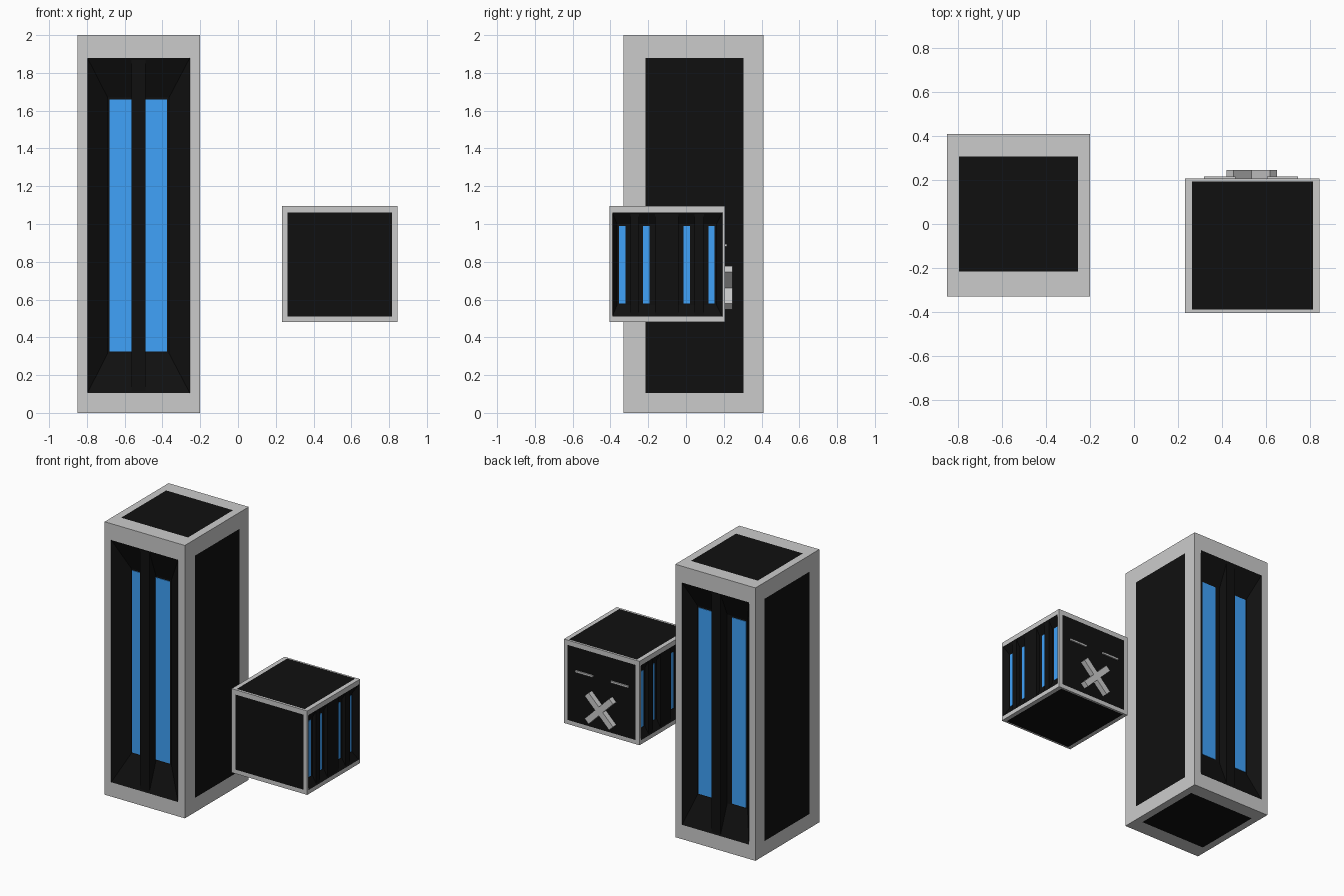
import bpy, bmesh, math
from mathutils import Vector, Matrix

if "Cube" in bpy.data.objects:
    bpy.data.objects.remove(bpy.data.objects["Cube"])


def material(name, rgb):
    m = bpy.data.materials.new(name)
    m.diffuse_color = (*rgb, 1)
    m.use_nodes = True
    m.node_tree.nodes["Principled BSDF"].inputs["Base Color"].default_value = m.diffuse_color
    return m


BLACK = material("black_panel", (0.005, 0.005, 0.005))
BLUE = material("blue_light", (0.05, 0.36, 0.95))


def finish(bm, name, mat=None):
    me = bpy.data.meshes.new(name)
    bm.to_mesh(me)
    bm.free()
    ob = bpy.data.objects.new(name, me)
    bpy.context.collection.objects.link(ob)
    if mat:
        me.materials.append(mat)
    return ob


class Side:
    """One side of a box; maps (u, v, depth below the surface) to space."""
    def __init__(self, lo, hi, axis, sign):
        self.axis = axis
        self.pos = hi[axis] if sign > 0 else lo[axis]
        self.n = Vector([sign if i == axis else 0 for i in range(3)])
        a, b = [i for i in range(3) if i != axis]
        self.rect = (lo[a], hi[a], lo[b], hi[b])

    def pt(self, u, v, d):
        c = [u, v]
        c.insert(self.axis, self.pos)
        return Vector(c) - self.n * d

    def corners(self, r, d):
        return [self.pt(*uv, d) for uv in
                ((r[0], r[2]), (r[1], r[2]), (r[1], r[3]), (r[0], r[3]))]

    def face(self, bm, pts, toward=None):
        f = bm.faces.new([bm.verts.new(p) for p in pts])
        f.normal_update()
        if f.normal.dot(toward or self.n) < 0:
            f.normal_flip()

    def ring(self, bm, r0, d0, r1, d1):
        a, b = self.corners(r0, d0), self.corners(r1, d1)
        for i in range(4):
            j = (i + 1) % 4
            self.face(bm, (a[i], a[j], b[j], b[i]))

    def block(self, bm, r, d0, d1):
        """Raised block from depth d1 up to depth d0."""
        a, b = self.corners(r, d0), self.corners(r, d1)
        mid = sum(a, Vector()) / 4
        self.face(bm, a)
        for i in range(4):
            j = (i + 1) % 4
            out = (a[i] + a[j]) / 2 - mid
            self.face(bm, (a[i], a[j], b[j], b[i]), out)


def cased_box(name, lo, hi, openings, recesses):
    """Grey border on every side, filled by a flat panel or a lit recess."""
    frame, panels = bmesh.new(), bmesh.new()
    recess, lights = bmesh.new(), bmesh.new()
    for axis in range(3):
        for sign in (-1, 1):
            s = Side(lo, hi, axis, sign)
            r = openings[axis]
            s.ring(frame, s.rect, 0, r, 0)
            spec = recesses.get((axis, sign))
            if not spec:
                s.face(panels, s.corners(r, 0))
                continue
            floor, depth, strips, bars = spec
            s.ring(recess, r, 0, floor, depth)
            s.face(recess, s.corners(floor, depth))
            for u0, u1 in bars:
                s.block(recess, (u0, u1, r[2], r[3]), 0.004, depth)
            for u0, u1 in strips:
                s.block(lights, (u0, u1, floor[2] + .01, floor[3] - .01),
                        depth - 0.004, depth)
    bmesh.ops.remove_doubles(frame, verts=frame.verts, dist=1e-5)
    finish(frame, name + "_frame")
    finish(panels, name + "_panels", BLACK)
    finish(recess, name + "_recesses", BLACK)
    finish(lights, name + "_light_strips", BLUE)


# Tall tower with lit recesses at front and back
divider = [(-0.565, -0.49)]
cased_box(
    "tower", (-0.85, -0.33, 0), (-0.20, 0.41, 2),
    [(-0.215, 0.305, 0.105, 1.88), (-0.797, -0.255, 0.105, 1.88),
     (-0.797, -0.255, -0.215, 0.307)],
    {(1, -1): ((-0.69, -0.365, 0.315, 1.67), 0.08,
               [(-0.68, -0.565), (-0.49, -0.375)], divider),
     (1, 1): ((-0.73, -0.325, 0.315, 1.70), 0.08,
              [(-0.72, -0.606), (-0.449, -0.335)], divider)})

# Cube with lit recesses on left and right
cube_side = ((-0.365, 0.162, 0.57, 1.0), 0.034,
             [(-0.355, -0.32), (-0.227, -0.192), (-0.012, 0.022), (0.118, 0.152)],
             [(-0.295, -0.25), (-0.165, -0.04), (0.045, 0.095)])
cased_box(
    "cube", (0.232, -0.405, 0.48), (0.845, 0.207, 1.095),
    [(-0.39, 0.192, 0.51, 1.06), (0.263, 0.814, 0.51, 1.06),
     (0.263, 0.814, -0.39, 0.194)],
    {(0, -1): cube_side, (0, 1): cube_side})


def bar(name, center, size, angle=0):
    bm = bmesh.new()
    bmesh.ops.create_cube(bm, size=1, matrix=Matrix.Translation(center)
                          @ Matrix.Rotation(angle, 4, 'Y')
                          @ Matrix.Diagonal((*size, 1)))
    finish(bm, name)


# Face details on the back of the cube: two slit eyes and a crossed pair of bars
for side, sx in (("left", -1), ("right", 1)):
    bar(side + "_eye", (0.533 + sx * 0.143, 0.211, 0.887), (0.142, 0.012, 0.014))
    bar(side + "_cross_bar", (0.535, 0.225, 0.662), (0.28, 0.042, 0.045),
        sx * math.radians(45))
